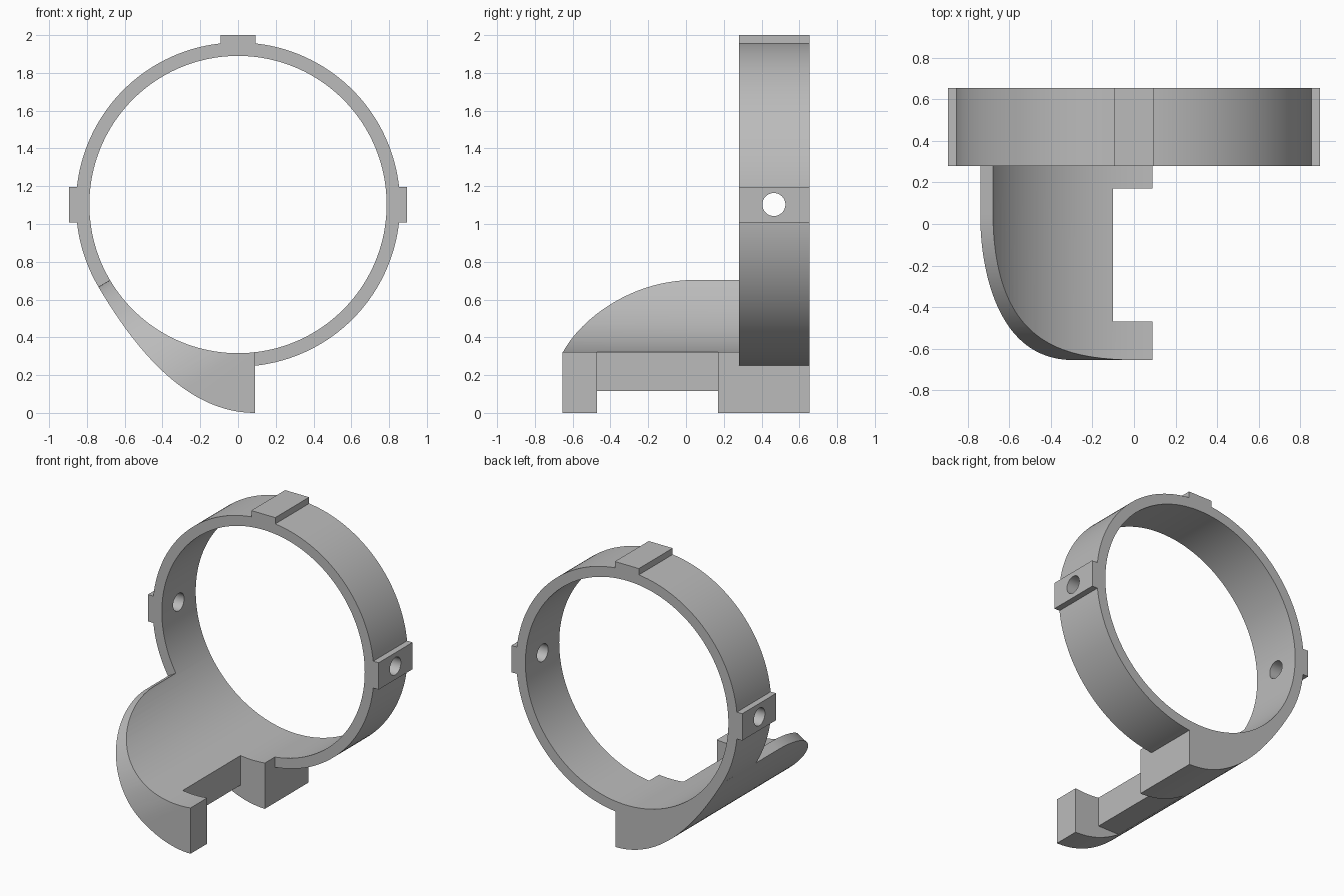
import bpy
import bmesh
from math import sin, cos, pi, radians
from mathutils import Vector
from mathutils.geometry import interpolate_bezier

if "Cube" in bpy.data.objects:
    bpy.data.objects.remove(bpy.data.objects["Cube"])

# Main dimensions
CZ = 1.103            # height of the ring axis
R_OUT, R_IN = 0.858, 0.787
BACK, RING_FRONT, FRONT = 0.655, 0.28, -0.655
FOOT_X = 0.09
SEGS = 160

grey = bpy.data.materials.new("plain grey")
grey.use_nodes = True
COLOUR = (0.5, 0.5, 0.5, 1)
grey.diffuse_color = COLOUR
grey.node_tree.nodes["Principled BSDF"].inputs["Base Color"].default_value = COLOUR


def prism(name, points, sweep):
    """Solid made by sweeping a closed 3D outline along a vector."""
    bm = bmesh.new()
    face = bm.faces.new([bm.verts.new(p) for p in points])
    swept = bmesh.ops.extrude_face_region(bm, geom=[face])["geom"]
    verts = [g for g in swept if isinstance(g, bmesh.types.BMVert)]
    bmesh.ops.translate(bm, verts=verts, vec=sweep)
    bmesh.ops.recalc_face_normals(bm, faces=bm.faces)
    mesh = bpy.data.meshes.new(name)
    bm.to_mesh(mesh)
    bm.free()
    mesh.materials.append(grey)
    obj = bpy.data.objects.new(name, mesh)
    bpy.context.collection.objects.link(obj)
    return obj


def box(name, x0, x1, y0, y1, z0, z1):
    outline = [(x0, y0, z0), (x1, y0, z0), (x1, y0, z1), (x0, y0, z1)]
    return prism(name, outline, (0, y1 - y0, 0))


def disc(name, radius, y0, y1):
    outline = [(radius * sin(2 * pi * i / SEGS), y0, CZ + radius * cos(2 * pi * i / SEGS))
               for i in range(SEGS)]
    return prism(name, outline, (0, y1 - y0, 0))


def combine(target, tool, operation):
    mod = target.modifiers.new(tool.name, 'BOOLEAN')
    mod.operation = operation
    mod.solver = 'EXACT'
    mod.object = tool
    bpy.context.view_layer.objects.active = target
    bpy.ops.object.modifier_apply(modifier=mod.name)
    bpy.data.objects.remove(tool)


# Cradle: thick crescent running the full depth, tangent to the ring
lean = radians(59.5)
radial = Vector((-sin(lean), 0, -cos(lean)))
tangent = Vector((cos(lean), 0, -sin(lean)))
axis = Vector((0, FRONT, CZ))
start = axis + radial * R_OUT
end = Vector((FOOT_X, FRONT, 0))
belly = interpolate_bezier(start, start + tangent * 0.41, end - Vector((0.35, 0, 0)), end, 48)
holder = prism("ring_holder", [axis] + list(belly) + [Vector((FOOT_X, FRONT, CZ))],
               (0, BACK - FRONT, 0))

# Rounded front edge of the cradle, cut along the radial direction
r = 0.70
cy = FRONT + r
corner = [(r - r * cos(a), cy - r * sin(a)) for a in (pi / 2 * i / 48 for i in range(49))]
corner += [(r, FRONT - 0.2), (-0.2, FRONT - 0.2), (-0.2, cy)]
hub = Vector((0, 0, CZ)) + radial * 0.2
outline = [hub + tangent * u + Vector((0, y, 0)) for u, y in corner]
combine(holder, prism("corner_cutter", outline, radial * 1.2), 'DIFFERENCE')

# Ring and its three pads
combine(holder, disc("ring", R_OUT, RING_FRONT, BACK), 'UNION')
combine(holder, box("top_pad", -0.093, 0.093, RING_FRONT, BACK, 1.8, 2.0), 'UNION')
for side, name in ((-1, "right_pad"), (1, "left_pad")):
    xs = sorted((side * 0.7, side * 0.895))
    combine(holder, box(name, *xs, RING_FRONT, BACK, CZ - 0.094, CZ + 0.094), 'UNION')

# Bore, side pin holes, and the slot and undercut between the feet
combine(holder, disc("bore_cutter", R_IN, -1, 1), 'DIFFERENCE')
hole = [(-1, 0.465 + 0.061 * cos(2 * pi * i / 40), CZ + 0.061 * sin(2 * pi * i / 40))
        for i in range(40)]
combine(holder, prism("pin_cutter", hole, (2, 0, 0)), 'DIFFERENCE')
combine(holder, box("slot_cutter", -0.1, 0.3, -0.47, 0.17, -0.2, 0.6), 'DIFFERENCE')
combine(holder, box("undercut_cutter", -0.9, 0.4, -0.47, 0.17, -0.3, 0.115), 'DIFFERENCE')

# Smooth curved walls, crisp edges
bpy.ops.object.select_all(action='DESELECT')
holder.select_set(True)
bpy.context.view_layer.objects.active = holder
bpy.ops.object.shade_smooth_by_angle(angle=radians(25))
